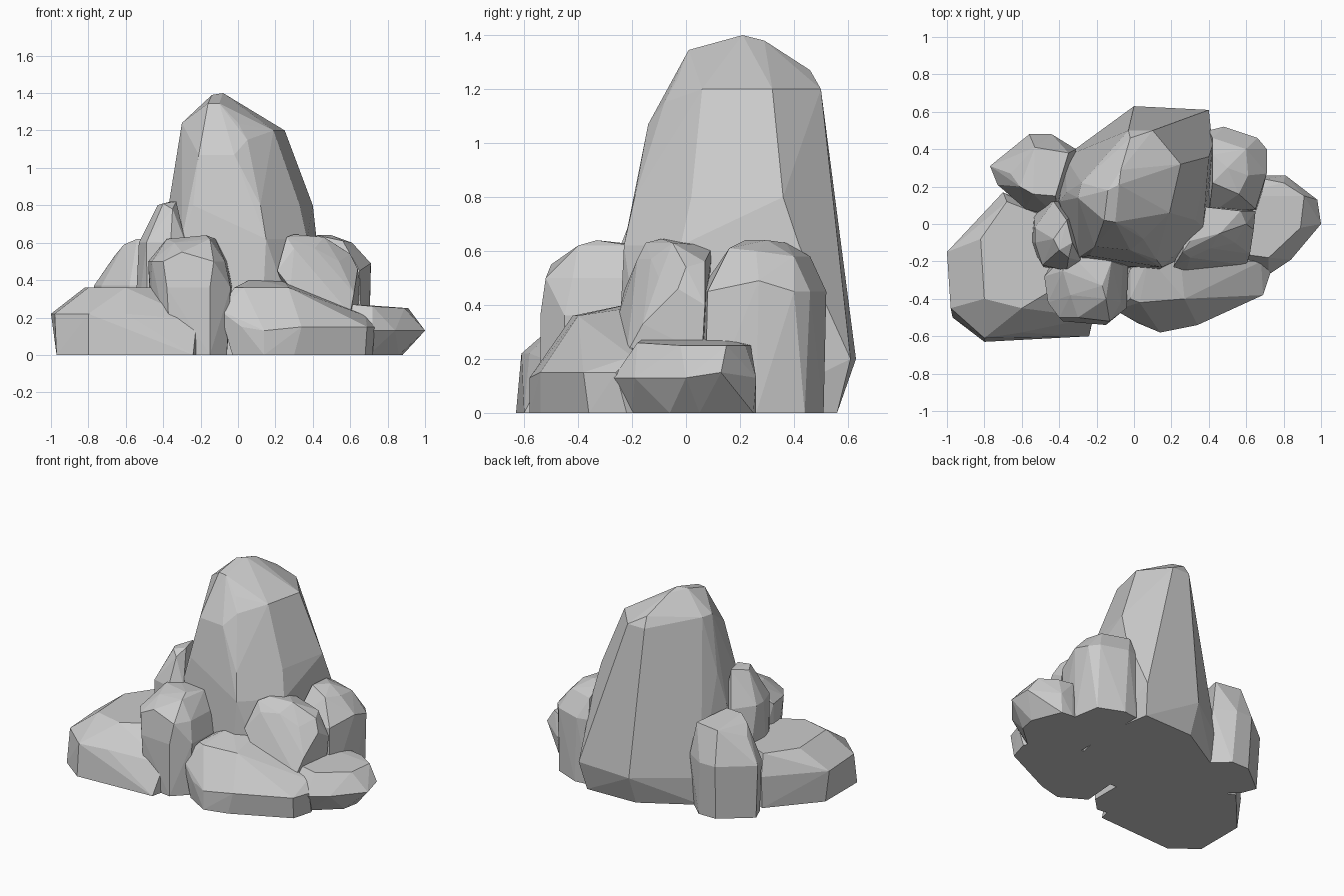
import bpy, bmesh


def rock(name, *rings):
    """Faceted boulder: convex skin around stacked outlines given as (z, [(x, y), ...])."""
    bm = bmesh.new()
    for z, outline in rings:
        for p in outline:
            # a point may carry its own height offset from the ring
            bm.verts.new((p[0], p[1], z + (p[2] if len(p) > 2 else 0)))
    bmesh.ops.convex_hull(bm, input=bm.verts[:])
    loose = [v for v in bm.verts if not v.link_faces]
    bmesh.ops.delete(bm, geom=loose, context='VERTS')
    bmesh.ops.dissolve_limit(bm, angle_limit=0.05, verts=bm.verts[:], edges=bm.edges[:])
    bmesh.ops.recalc_face_normals(bm, faces=bm.faces[:])
    me = bpy.data.meshes.new(name)
    bm.to_mesh(me)
    bm.free()
    ob = bpy.data.objects.new(name, me)
    bpy.context.collection.objects.link(ob)
    return ob


# Tall central peak
rock("main_peak",
     (0.0, [(-.42, .1), (-.36, .34), (0, .55), (.37, .56), (.43, .2), (.36, -.14), (.12, -.26), (-.3, -.22)]),
     (0.2, [(.0, .63), (.4, .61), (-.37, .36)]),
     (0.62, [(.42, .42), (.37, -.02), (.15, -.23, .0), (-.3, -.18), (-.4, .12)]),
     (0.8, [(.4, .36), (.33, .02), (.12, -.19), (-.24, -.17), (-.36, .17, .06)]),
     (1.07, [(-.21, -.12), (-.02, -.14), (.05, -.08, .08), (.31, .3, -.07)]),
     (1.2, [(.25, .32), (.19, .06), (.1, .5), (0, -.03, .04), (-.19, -.02, .04), (-.3, .14, .04), (-.28, .22, .04),
            (-.03, .5)]),
     (1.39, [(-.16, .02, -.045), (-.1, .01, -.045), (-.08, .21, .01), (-.14, .18), (-.07, .29, -.01),
             (-.02, .46, -.12)]))

# Broad low slab, front left
rock("left_front_slab",
     (0.0, [(-.97, -.15), (-.97, -.5), (-.8, -.63), (-.24, -.6), (-.2, -.42), (-.35, 0), (-.7, .16)]),
     (0.22, [(-1, -.15), (-.98, -.45), (-.8, -.61), (-.6, -.58), (-.22, -.5, -.03), (-.7, .17)]),
     (0.36, [(-.82, -.08), (-.8, -.4), (-.6, -.45), (-.45, -.36), (-.38, -.25), (-.5, .05), (-.68, .12)]))

# Upright boulder at the front
rock("front_boulder",
     (0.0, [(-.46, -.3), (-.36, -.51), (-.15, -.54), (-.06, -.45), (-.06, -.15), (-.4, -.15)]),
     (0.36, [(-.47, -.35), (-.38, -.52), (-.15, -.54), (-.04, -.45), (-.03, -.2)]),
     (0.5, [(-.48, -.28), (-.46, -.42), (-.4, -.5), (-.3, -.5, .05), (-.13, -.52), (-.07, -.42), (-.06, -.22)]),
     (0.62, [(-.38, -.25), (-.34, -.38, -.02), (-.15, -.4), (-.17, -.33, .02), (-.12, -.2), (-.35, -.15)]))

# Low slab, front right
rock("right_front_slab",
     (0.0, [(-.03, -.48), (.14, -.58), (.3, -.54), (.68, -.36), (.72, -.22), (.6, 0), (0, -.1)]),
     (0.15, [(-.1, -.46, .09), (.02, -.53), (.14, -.58, -.02), (.34, -.54), (.69, -.38), (.73, -.26), (.68, -.2, .06)]),
     (0.36, [(-.02, -.4), (.03, -.42), (.27, -.4), (.3, -.25), (.25, -.2, .03), (.08, -.18, .05), (-.02, -.24)]))

# Tilted boulder resting on the right slab, with a broad face to the front
rock("right_tilted_boulder",
     (0.22, [(.42, -.25, .02), (.6, -.22), (.64, .06), (.3, 0)]),
     (0.4, [(.21, -.23, .05), (.28, -.25, -.04), (.62, -.16, -.07), (.65, .07), (.64, -.03, .06)]),
     (0.57, [(.3, -.18), (.41, -.13), (.54, -.1, -.07), (.26, -.15, .06), (.3, -.09, .075), (.46, -.05, .06),
             (.57, .07, -.01), (.3, .1, .05), (.6, 0, -.03)]))

# Boulder behind on the right
rock("right_back_boulder",
     (0.0, [(.4, .5), (.5, .51), (.67, .44), (.7, .26), (.66, .07), (.4, .04)]),
     (0.45, [(.4, .5), (.48, .52), (.66, .46), (.71, .4), (.71, .27, .04), (.65, .08), (.4, .05)]),
     (0.6, [(.42, .46, -.02), (.6, .4, -.02), (.61, .26), (.5, .3, .04), (.42, .22, .04), (.56, .16, .01), (.42, .37, .03)]))

# Low outcrop at the far right
rock("far_right_outcrop",
     (0.0, [(.72, .26), (.8, .25), (.88, .05), (.86, -.06), (.7, -.2), (.4, -.1), (.4, .2)]),
     (0.13, [(.72, .26), (.81, .26), (.98, .13, .02), (1, 0), (.84, -.19), (.72, -.27), (.5, -.2)]),
     (0.26, [(.7, .24, -.01), (.8, .22, -.01), (.91, .15, -.01), (.89, -.02, -.01), (.72, -.18), (.5, -.15, .02),
             (.5, .15, .02)]))

# Slim shard on the left of the peak
rock("left_shard",
     (0.0, [(-.54, .12), (-.56, -.1), (-.48, -.24), (-.28, -.24), (-.25, .12)]),
     (0.6, [(-.53, -.02), (-.53, -.1), (-.49, -.22), (-.36, -.25), (-.28, -.2), (-.43, .12)]),
     (0.8, [(-.43, -.08), (-.4, -.14, .01), (-.35, -.18, -.02), (-.33, -.1, .02), (-.36, .02, .02)]))

# Boulder behind on the left
rock("left_back_boulder",
     (0.0, [(-.75, .3), (-.55, .46), (-.42, .46), (-.3, .35), (-.38, .02), (-.58, .08), (-.71, .2)]),
     (0.37, [(-.77, .31), (-.73, .21), (-.56, .48), (-.44, .48), (-.31, .4), (-.58, .08), (-.4, .03)]),
     (0.59, [(-.66, .27, -.06), (-.61, .2), (-.54, .16, .03), (-.42, .15, .03), (-.35, .38), (-.53, .41)]))
